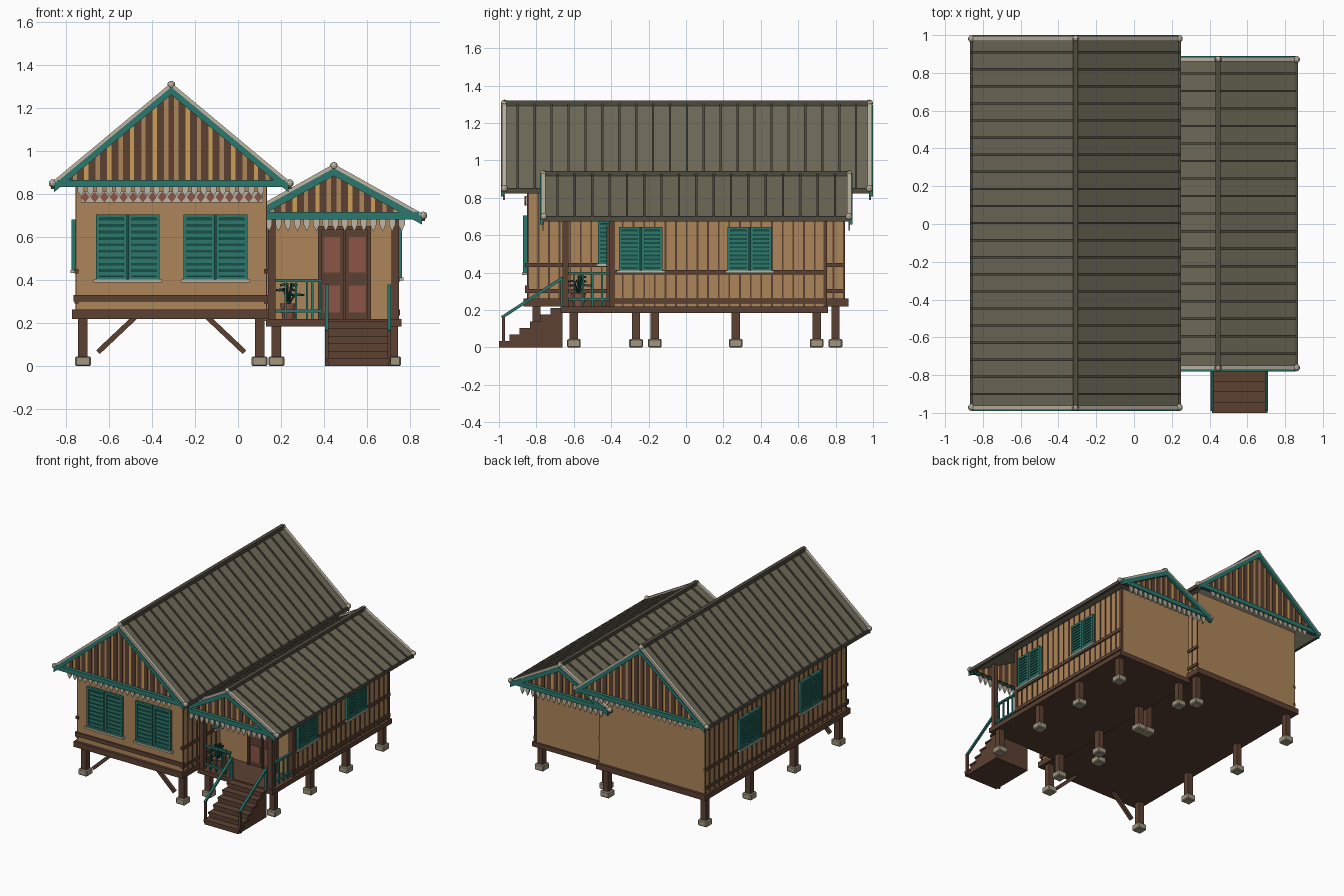
import bpy, bmesh, math
from mathutils import Vector, Matrix

if "Cube" in bpy.data.objects:
    bpy.data.objects.remove(bpy.data.objects["Cube"])


def material(name, code):
    rgb = [(int(code[i:i + 2], 16) / 255) ** 2.2 for i in (0, 2, 4)]
    m = bpy.data.materials.new(name)
    m.use_nodes = True
    m.diffuse_color = (*rgb, 1)
    bsdf = m.node_tree.nodes["Principled BSDF"]
    bsdf.inputs["Base Color"].default_value = (*rgb, 1)
    bsdf.inputs["Roughness"].default_value = 0.9
    return m


TAN = material("tan wall", "AC855A")
BROWN = material("dark timber", "5C4335")
GOLD = material("gold plank", "CB9C57")
TEAL = material("teal paint", "30776C")
DEEP = material("deep green", "1F5047")
CREAM = material("cream trim", "BDB5A3")
ROOF = material("grey roof", "6F6B5A")
RIB = material("roof rib", "514D42")
RED = material("red panel", "8A5548")
STONE = material("footing stone", "A0967F")


def box(bm, x0, x1, y0, y1, z0, z1):
    size = Matrix.Diagonal((x1 - x0, y1 - y0, z1 - z0, 1))
    mid = Matrix.Translation(((x0 + x1) / 2, (y0 + y1) / 2, (z0 + z1) / 2))
    bmesh.ops.create_cube(bm, size=1, matrix=mid @ size)


def prism(bm, pts, y0, y1):
    """Extrude an (x, z) outline along y."""
    face = bm.faces.new([bm.verts.new((x, y0, z)) for x, z in pts])
    ext = bmesh.ops.extrude_face_region(bm, geom=[face], use_keep_orig=True)
    moved = [v for v in ext["geom"] if isinstance(v, bmesh.types.BMVert)]
    bmesh.ops.translate(bm, verts=moved, vec=(0, y1 - y0, 0))


def bar(bm, a, b, w):
    """Square bar between two points."""
    a, b = Vector(a), Vector(b)
    d = b - a
    rot = d.to_track_quat("Z", "Y").to_matrix().to_4x4()
    bmesh.ops.create_cube(bm, size=1, matrix=Matrix.Translation((a + b) / 2) @ rot
                          @ Matrix.Diagonal((w, w, d.length, 1)))


def chevron(bm, cx, hw, ze, zr, t, y0, y1):
    """Two sloping slabs meeting at a ridge."""
    for s in (-1, 1):
        e = cx + s * hw
        prism(bm, [(e, ze), (cx, zr), (cx, zr - t), (e, ze - t)], y0, y1)


def finish(bm, name, mat, loc=(0, 0, 0), turn=0):
    bmesh.ops.recalc_face_normals(bm, faces=bm.faces)
    me = bpy.data.meshes.new(name)
    bm.to_mesh(me)
    bm.free()
    me.materials.append(mat)
    ob = bpy.data.objects.new(name, me)
    ob.location, ob.rotation_euler = loc, (0, 0, turn)
    bpy.context.collection.objects.link(ob)


def boxes(name, mat, *dims):
    bm = bmesh.new()
    for d in dims:
        box(bm, *d)
    finish(bm, name, mat)


# Walls and floors
boxes("main_walls", TAN, (-.75, .13, -.85, .85, .25, .88))
boxes("annex_walls", TAN, (.12, .74, -.4, .75, .21, .73))
boxes("main_floor", BROWN, (-.77, .145, -.87, .87, .22, .262))
boxes("annex_floor", BROWN, (.13, .76, -.67, .76, .185, .22))
boxes("wall_rails", BROWN,
      (-.765, .14, -.86, -.84, .3, .33),
      *[(x - .01, x + .01, -.86, .85, z, z + .022) for x in (-.75, .13) for z in (.29, .43)],
      (.73, .75, -.4, .755, .39, .415), (.73, .752, -.4, .755, .235, .262))


# Vertical battens on the side walls
def battens(name, x, y0, y1, z0, z1):
    n = round((y1 - y0) / .056)
    ys = [y0 + (y1 - y0) * i / n for i in range(n + 1)]
    boxes(name, BROWN, *[(x - .005, x + .005, y - .0045, y + .0045, z0, z1) for y in ys])


battens("left_battens", -.75, -.845, .845, .25, .88)
battens("right_battens", .13, -.845, .845, .25, .88)
battens("annex_battens", .74, -.395, .745, .22, .73)

# Stilts, footings and front braces
stilts, footings = bmesh.new(), bmesh.new()
for xs, y0, step, top in (((-.72, .1), -.8, .533, .23), ((.178, .72), -.6, .433, .2)):
    for x in xs:
        for y in (y0 + step * i for i in range(4)):
            box(stilts, x - .022, x + .022, y - .022, y + .022, .04, top)
            box(footings, x - .037, x + .037, y - .037, y + .037, 0, .045)
for s in (-1, 1):
    bar(stilts, (-.31 + s * .34, -.8, .065), (-.31 + s * .16, -.8, .235), .024)
finish(stilts, "stilts", BROWN)
bmesh.ops.bevel(footings, geom=footings.edges[:], offset=.006, segments=1, affect="EDGES")
finish(footings, "footings", STONE)


# Gabled roof with ribs, trim, striped gables and hanging drops
def roof(name, cx, hw, ze, zr, y0, y1, ribs, drops, drop):
    slope = (zr - ze) / hw
    bm = bmesh.new()
    chevron(bm, cx, hw, ze, zr, .022, y0 + .012, y1 - .012)
    finish(bm, name + "_roof", ROOF)
    bm = bmesh.new()
    for i in range(1, ribs):
        y = y0 + (y1 - y0) * i / ribs
        chevron(bm, cx, hw + .004, ze + .008, zr + .011, .014, y - .006, y + .006)
    box(bm, cx - .014, cx + .014, y0 + .015, y1 - .015, zr - .01, zr + .018)
    for s in (-1, 1):
        e = cx + s * hw
        box(bm, e - .008, e + .008, y0 + .02, y1 - .02, ze - .022, ze + .004)
    finish(bm, name + "_roof_ribs", RIB)
    trim, boards = bmesh.new(), bmesh.new()
    planks = {BROWN: bmesh.new(), TAN: bmesh.new(), GOLD: bmesh.new()}
    for y, d in ((y0, 1), (y1, -1)):
        # Verge strip, end knobs and barge boards
        chevron(trim, cx, hw + .006, ze + .008, zr + .014, .02, y + d * .006, y + d * .03)
        for px, pz in ((cx - hw, ze), (cx + hw, ze), (cx, zr)):
            bmesh.ops.create_icosphere(trim, subdivisions=2, radius=.019,
                                       matrix=Matrix.Translation((px, y + d * .019, pz + .004)))
        chevron(boards, cx, hw - .005, ze - .002, zr - .006, .036, y, y + d * .018)
        box(boards, cx - hw + .02, cx + hw - .02, *sorted((y + d * .004, y + d * .03)),
            ze - .014, ze + .02)
        # Planks mirrored about the ridge
        for s in (-1, 1):
            u, i = 0, 0
            while u < hw - .04:
                mat = (BROWN, TAN, BROWN, GOLD)[i % 4]
                w = .013 if i == 0 else .033 if mat == BROWN else .02
                v = min(u + w, hw - .02)
                za, zb = zr - .02 - u * slope, zr - .02 - v * slope
                a, b = cx + s * u, cx + s * v
                near = y + d * (.03 if mat == BROWN else .034)
                prism(planks[mat], [(a, ze - .005), (b, ze - .005), (b, zb), (a, za)],
                      near, y + d * .045)
                u, i = v, i + 1
        # Pointed drops below the tie beam
        x = drops[0]
        while x < drops[1]:
            h, top = .015, ze - .012
            prism(trim, [(x - h, top), (x + h, top), (x + h, top - drop * .45),
                         (x, top - drop), (x - h, top - drop * .45)],
                  y + d * .012, y + d * .022)
            x += .044
    finish(trim, name + "_cream_trim", CREAM)
    finish(boards, name + "_barge_boards", TEAL)
    for mat, pb in planks.items():
        finish(pb, name + "_gable_planks", mat)


roof("main", -.31, .55, .845, 1.302, -.99, 1, 22, (-.73, .12), .045)
roof("annex", .445, .415, .695, .925, -.78, .89, 18, (.1, .78), .058)

# Diamond frieze on the front wall
boxes("frieze_strip", CREAM, (-.73, .115, -.859, -.85, .76, .81))
bm = bmesh.new()
for i in range(19):
    x = -.71 + i * .0447
    prism(bm, [(x - .02, .785), (x, .81), (x + .02, .785), (x, .76)], -.864, -.858)
finish(bm, "frieze_diamonds", RED)


# Louvred shutters
def window(name, loc, w, h, turn=0):
    frame, back, sill = bmesh.new(), bmesh.new(), bmesh.new()
    box(back, -w / 2, w / 2, -.012, .005, 0, h)
    box(sill, -w / 2 - .012, w / 2 + .012, -.028, .005, -.012, .002)
    for s in (-1, 1):
        x0, x1 = sorted((s * .004, s * w / 2))
        for xa, xb in ((x0, x0 + .016), (x1 - .016, x1)):
            box(frame, xa, xb, -.022, 0, 0, h)
        for z in (0, h - .016):
            box(frame, x0, x1, -.022, 0, z, z + .016)
        for i in range(9):
            z = .02 + (h - .036) * i / 9
            box(frame, x0 + .012, x1 - .012, -.018, 0, z, z + (h - .036) / 9 * .58)
    finish(frame, name + "_shutters", TEAL, loc, turn)
    finish(back, name + "_recess", DEEP, loc, turn)
    finish(sill, name + "_sill", CREAM, loc, turn)


window("front_window_a", (-.512, -.85, .4), .296, .305)
window("front_window_b", (-.105, -.85, .4), .296, .305)
quarter = math.pi / 2
for tag, y in (("a", -.4), ("b", .33)):
    window("left_window_" + tag, (-.75, y, .445), .25, .235, -quarter)
for tag, y in (("a", -.242), ("b", .34)):
    window("annex_window_" + tag, (.74, y, .41), .235, .235, quarter)
window("porch_window", (.13, -.345, .445), .25, .235, quarter)

# Double door
boxes("door", BROWN, (.372, .388, -.425, -.39, .22, .65), (.602, .618, -.425, -.39, .22, .65),
      (.372, .618, -.425, -.39, .635, .65), (.38, .61, -.41, -.39, .22, .64),
      (.491, .499, -.42, -.39, .22, .64))
boxes("door_panels", RED, *[(x, x + .076, -.415, -.4, z0, z1) for x in (.398, .516)
                            for z0, z1 in ((.25, .375), (.435, .6))])

# Porch posts, corner posts and railings
boxes("porch_posts", BROWN, *[(x - .018, x + .018, y - .016, y + .016, .2, .73)
                              for x, y in ((.157, -.645), (.73, -.645), (.73, -.395))],
      (.73, .748, .735, .755, .2, .73))
boxes("porch_railing", TEAL,
      *[(.17, .39, -.652, -.636, z, z + .014) for z in (.25, .39)],
      *[(.722, .738, -.64, -.39, z, z + .014) for z in (.25, .39)],
      *[(x - .005, x + .005, -.649, -.639, .22, .4) for x in (.22, .27, .32, .345, .385)],
      *[(.725, .735, y - .005, y + .005, .22, .4) for y in (-.6, -.55, -.5, -.45)])

# Stairs and sloping handrails
boxes("stairs", BROWN, *[(.418, .702, -1 + .055 * i, -.66, 0, .035 * (i + 1) - .012) for i in range(6)],
      *[(.412, .708, -1 + .055 * i, -.94 + .055 * i, .035 * (i + 1) - .014, .035 * (i + 1))
        for i in range(6)])
posts, rails = bmesh.new(), bmesh.new()
for x in (.412, .702):
    box(posts, x - .008, x + .008, -.985, -.969, 0, .165)
    box(rails, x - .008, x + .008, -.672, -.656, .2, .375)
    bar(rails, (x, -.985, .16), (x, -.66, .372), .016)
finish(posts, "stair_posts", BROWN)
finish(rails, "stair_handrails", TEAL)

# Potted plant
bm = bmesh.new()
bmesh.ops.create_cone(bm, cap_ends=True, segments=12, radius1=.028, radius2=.04, depth=.07,
                      matrix=Matrix.Translation((.235, -.575, .255)))
finish(bm, "plant_pot", RED)
bm = bmesh.new()
for i in range(12):
    a, reach, lift = i * 2.4, .03 + .012 * (i % 3), .12 - .03 * (i % 3)
    out = Vector((math.cos(a), math.sin(a), 0))
    root = Vector((.235, -.575, .285))
    mid = root + out * reach * .6 + Vector((0, 0, lift * .8))
    bar(bm, root, mid, .006)
    bar(bm, mid, root + out * reach * 1.4 + Vector((0, 0, lift * .75)), .01)
finish(bm, "plant_leaves", DEEP)
